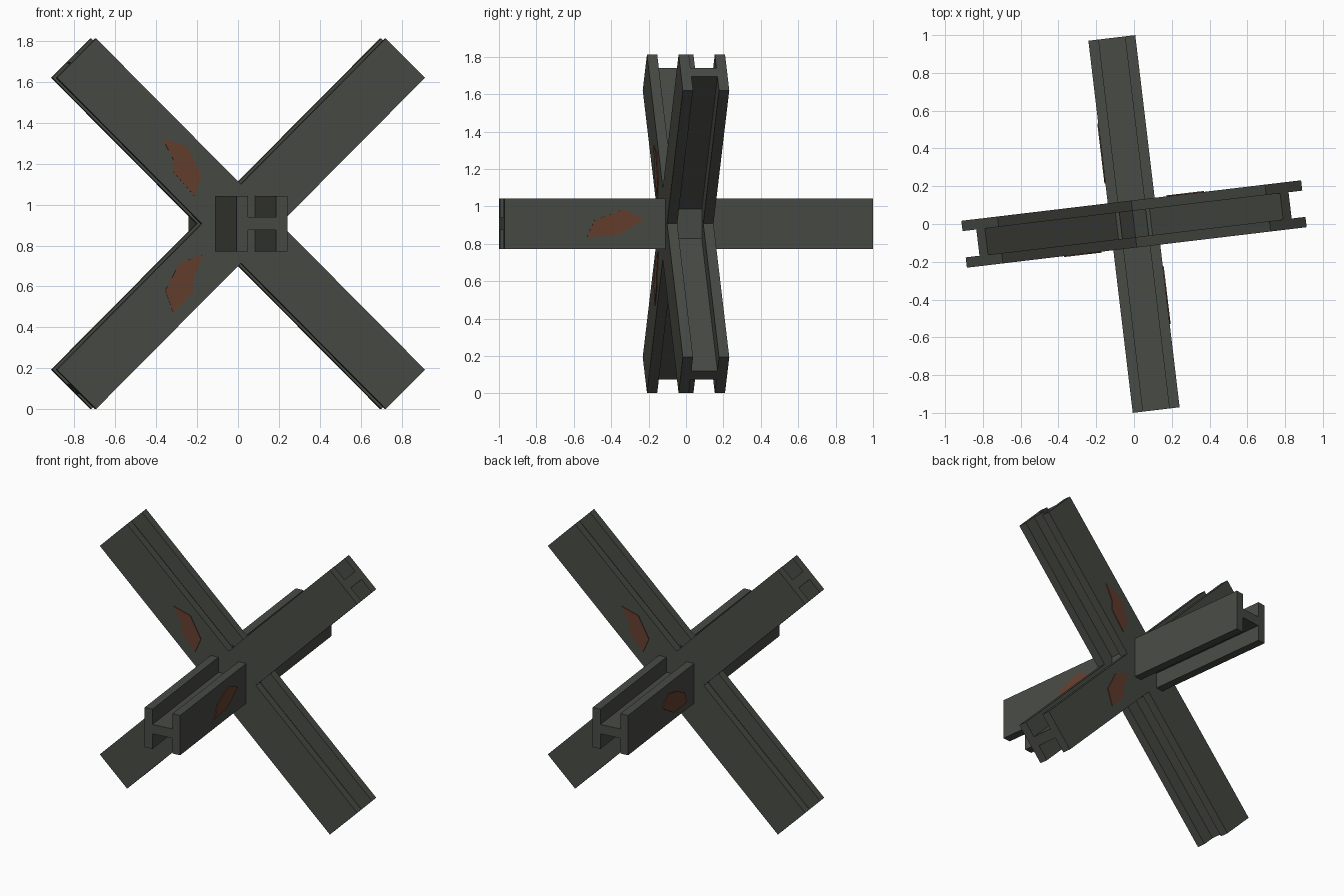
import bpy, bmesh
from math import radians
from mathutils import Matrix, Vector

if "Cube" in bpy.data.objects:
    bpy.data.objects.remove(bpy.data.objects["Cube"])

YAW = Matrix.Rotation(radians(6.8), 4, 'Z')      # whole obstacle is turned slightly
CENTRE = Matrix.Translation((0, 0, 0.907))
HALF = 0.125                                     # half beam depth, flange to flange


def material(name, rgb):
    m = bpy.data.materials.new(name)
    m.diffuse_color = (*rgb, 1)
    m.use_nodes = True
    m.node_tree.nodes["Principled BSDF"].inputs["Base Color"].default_value = m.diffuse_color
    return m


steel = material("dark_steel", (0.065, 0.07, 0.058))
rust = material("rust", (0.13, 0.05, 0.028))


def prism(name, outline, start, depth, matrix, mat):
    """Extrude a 3D outline along depth, transform it and link it."""
    bm = bmesh.new()
    face = bm.faces.new([bm.verts.new(Vector(p) + Vector(start)) for p in outline])
    ext = bmesh.ops.extrude_face_region(bm, geom=[face])
    moved = [v for v in ext["geom"] if isinstance(v, bmesh.types.BMVert)]
    bmesh.ops.translate(bm, verts=moved, vec=depth)
    bmesh.ops.recalc_face_normals(bm, faces=bm.faces)
    bm.transform(matrix)
    if matrix.determinant() < 0:
        bmesh.ops.reverse_faces(bm, faces=bm.faces)
    mesh = bpy.data.meshes.new(name)
    bm.to_mesh(mesh)
    bm.free()
    mesh.materials.append(mat)
    obj = bpy.data.objects.new(name, mesh)
    bpy.context.collection.objects.link(obj)
    return obj


def beam(name, length, matrix):
    """H-section beam along Y, flanges on the X sides, web horizontal."""
    a, b, w, h = HALF, HALF - 0.055, 0.032, 0.136
    quarter = [(a, h), (b, h), (b, w)]
    prof = (quarter + [(-x, z) for x, z in reversed(quarter)]
            + [(-x, -z) for x, z in quarter]
            + [(x, -z) for x, z in reversed(quarter)])
    prism(name, [(x, 0, z) for x, z in prof], (0, -length / 2, 0),
          (0, length, 0), YAW @ CENTRE @ matrix, steel)


# three crossing beams
beam("level_beam", 1.984, Matrix())
quarter_turn = Matrix.Rotation(radians(90), 4, 'Z')
for name, angle in (("rising_beam", -45), ("falling_beam", 45)):
    beam(name, 2.29, Matrix.Rotation(radians(angle), 4, 'Y') @ quarter_turn)

# rust patches on the diagonal beams, front and (turned half round) back
upper = [(-.388, 1.325), (-.267, 1.285), (-.192, 1.14), (-.232, 1.045), (-.333, 1.16), (-.333, 1.22)]
lower = [(-.187, .755), (-.303, .715), (-.373, .58), (-.333, .47), (-.237, .575), (-.232, .65)]
for side, turn in (("front", 0), ("back", 180)):
    spin = YAW @ Matrix.Rotation(radians(turn), 4, 'Z')
    for level, pts in (("upper", upper), ("lower", lower)):
        prism(f"{side}_{level}_rust_patch", [(x, 0, z) for x, z in pts],
              (0, -HALF - 0.005, 0), (0, 0.007, 0), spin, rust)

# rust patches on the two sides of the level beam
right = [(-.549, .835), (-.508, .925), (-.352, .985), (-.241, .93), (-.347, .865), (-.392, .845)]
left = [(-.55, .91), (-.47, .978), (-.36, .95), (-.257, .90), (-.23, .82), (-.40, .82)]
for side, pts, turn in (("right", right, 0), ("left", left, 180)):
    prism(f"{side}_rust_patch", [(0, y, z) for y, z in pts],
          (HALF + 0.005, 0, 0), (-0.007, 0, 0),
          YAW @ Matrix.Rotation(radians(turn), 4, 'Z'), rust)
